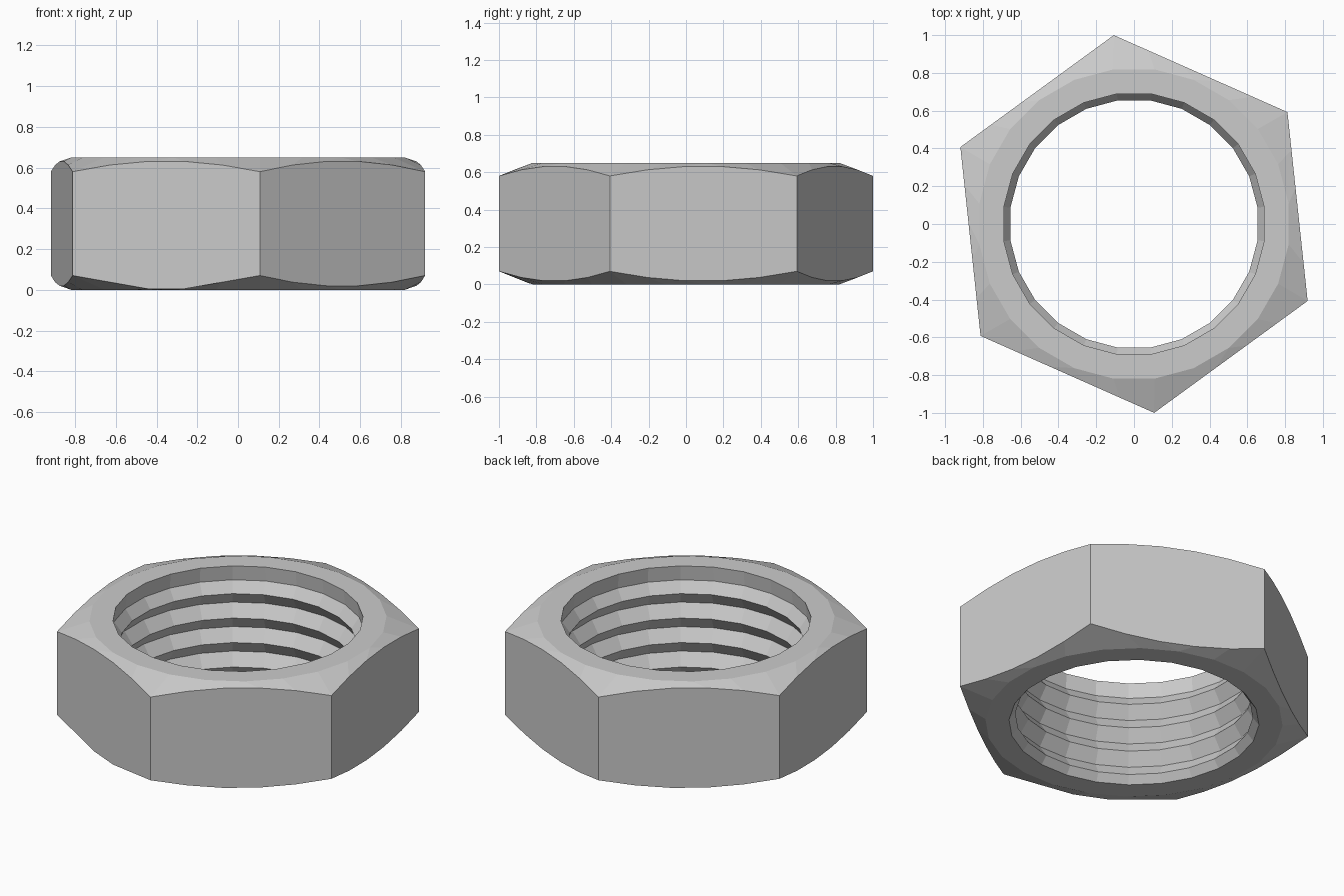
import bpy, bmesh
from math import sin, cos, radians

if "Cube" in bpy.data.objects:
    bpy.data.objects.remove(bpy.data.objects["Cube"])

N = 24                     # segments round the hole
H = 0.65                   # height
HEX_R, HEX_ROT = 1.0055, 36.1
RIM_R = 0.826              # edge of the flat annular faces
SLOPE = 0.07 / (HEX_R - RIM_R)

bm = bmesh.new()


def ring(r, z):
    """Circle whose third vertex lies next to a hexagon corner."""
    return [bm.verts.new((r * cos(radians(37.5 + 15 * i)),
                          r * sin(radians(37.5 + 15 * i)), z)) for i in range(N)]


def bridge(a, b):
    n = len(a)
    for i in range(n):
        j = (i + 1) % n
        bm.faces.new((a[i], a[j], b[j], b[i]))


def hex_ring(top):
    """Hexagon outline, five steps per side, cut by the chamfer cone."""
    out = []
    for s in range(6):
        a, b = (radians(HEX_ROT + 60 * k) for k in (s, s + 1))
        for f in (0, 0.2, 0.4, 0.6, 0.8):
            x = HEX_R * (cos(a) * (1 - f) + cos(b) * f)
            y = HEX_R * (sin(a) * (1 - f) + sin(b) * f)
            drop = ((x * x + y * y) ** 0.5 - RIM_R) * SLOPE
            # the front-left side runs almost down to the base
            if not top and s == 3:
                drop = 0.07 - 0.065 * min(1, min(f, 1 - f) / 0.4)
            out.append(bm.verts.new((x, y, H - drop if top else drop)))
    return out


def chamfer(rim, outer):
    """Join the 24-sided rim to the 30-point hexagon outline."""
    for s in range(6):
        i = [rim[(4 * s + k) % 24] for k in range(5)]
        o = [outer[(5 * s + k) % 30] for k in range(6)]
        bm.faces.new((i[2], o[2], o[3]))
        for p, q in ((0, 0), (1, 1), (2, 3), (3, 4)):
            bm.faces.new((i[p], i[p + 1], o[q + 1], o[q]))


# Outer hexagon and chamfers
hex_top, hex_bottom = hex_ring(True), hex_ring(False)
rim_top, rim_bottom = ring(RIM_R, H), ring(RIM_R, 0)
bridge(hex_bottom, hex_top)
chamfer(rim_top, hex_top)
chamfer(rim_bottom, hex_bottom)

# Threaded bore as stacked V grooves, from the top down
profile = [(0.695, H), (0.705, 0.56)]
for k in range(4):
    z = 0.496 - 0.15 * k
    profile.append((0.66, z))
    if k < 3:
        profile.append((0.71, z - 0.075))
profile.append((0.695, 0))
previous = rim_top
for r, z in profile:
    current = ring(r, z)
    bridge(previous, current)
    previous = current
bridge(previous, rim_bottom)

bmesh.ops.recalc_face_normals(bm, faces=bm.faces)
mesh = bpy.data.meshes.new("hex_nut")
bm.to_mesh(mesh)
bm.free()
bpy.context.collection.objects.link(bpy.data.objects.new("hex_nut", mesh))
